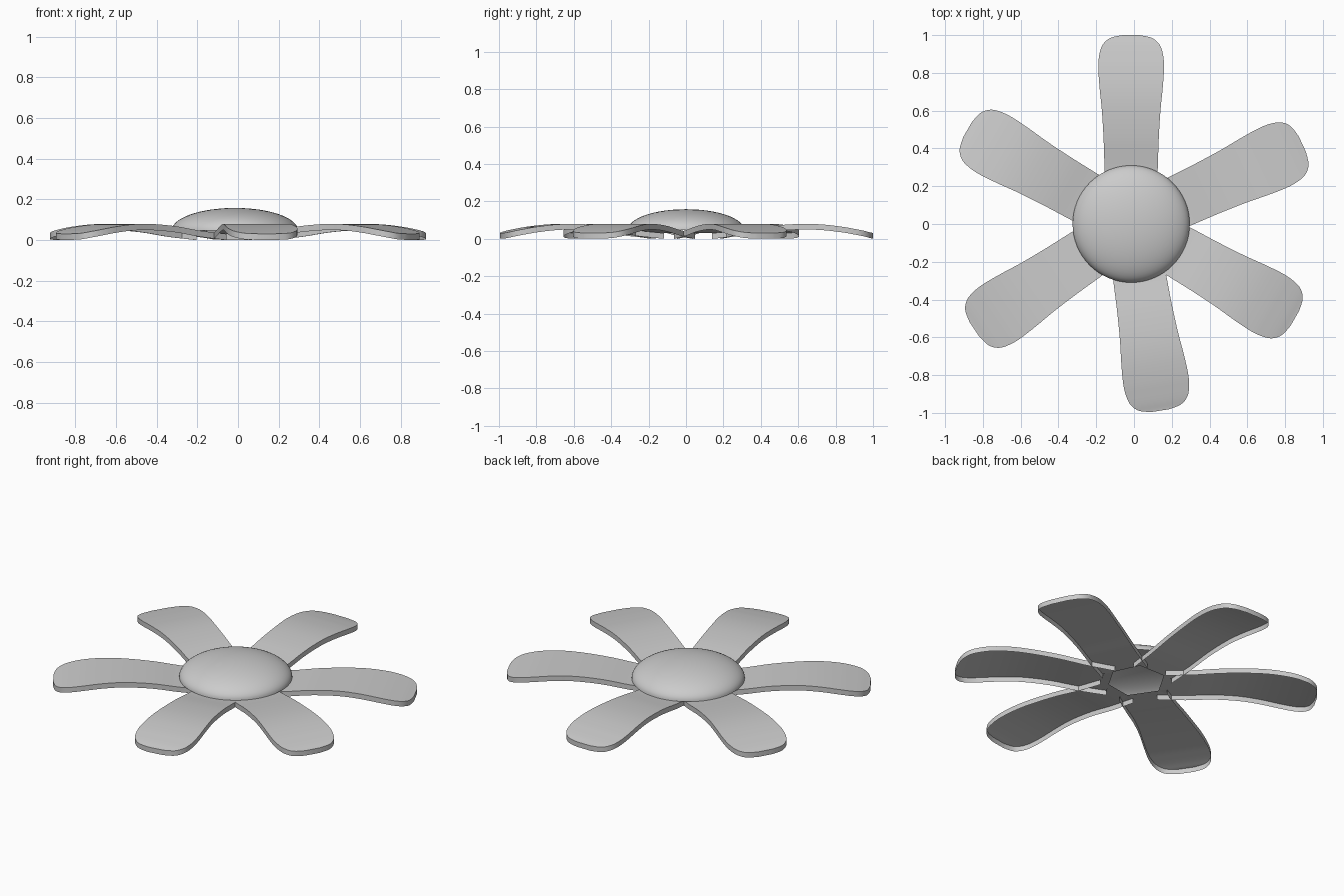
import bpy, bmesh, math

if "Cube" in bpy.data.objects:
    bpy.data.objects.remove(bpy.data.objects["Cube"])

CX = -0.015      # hub centre in x
WALL = 0.03      # height of the petal rim

# petal stations: distance from hub, half width, top height
STATIONS = [(0.14, 0.135, 0.030), (0.30, 0.141, 0.046), (0.45, 0.146, 0.068),
            (0.60, 0.155, 0.079), (0.72, 0.167, 0.077), (0.83, 0.174, 0.065),
            (0.90, 0.168, 0.053), (0.95, 0.150, 0.043), (0.985, 0.110, 0.034),
            (1.00, 0.045, 0.031)]
ANGLES = [25, 90, 150, 214, 279, 330]


def smooth_path(pts, steps=4):
    """Catmull-Rom samples through the points."""
    out = []
    for i in range(len(pts) - 1):
        p0, p1 = pts[max(i - 1, 0)], pts[i]
        p2, p3 = pts[i + 1], pts[min(i + 2, len(pts) - 1)]
        for s in range(steps):
            t = s / steps
            out.append(tuple(
                0.5 * (2 * b + (c - a) * t + (2 * a - 5 * b + 4 * c - d) * t ** 2
                       + (3 * b - a - 3 * c + d) * t ** 3)
                for a, b, c, d in zip(p0, p1, p2, p3)))
    out.append(pts[-1])
    return out


def finish(bm, name):
    mesh = bpy.data.meshes.new(name)
    bm.to_mesh(mesh)
    bm.free()
    obj = bpy.data.objects.new(name, mesh)
    bpy.context.collection.objects.link(obj)
    bpy.ops.object.select_all(action='DESELECT')
    obj.select_set(True)
    bpy.context.view_layer.objects.active = obj
    bpy.ops.object.shade_smooth_by_angle(angle=math.radians(40))
    return obj


def petal(name, angle):
    bm = bmesh.new()
    left, right = [], []
    for r, w, z in smooth_path(STATIONS):
        left.append(bm.verts.new((r, w, z)))
        right.append(bm.verts.new((r, -w, z)))
    # curved top
    for i in range(len(left) - 1):
        bm.faces.new((right[i], right[i + 1], left[i + 1], left[i]))
    # rim hanging down round the sides and tip, open below and at the root
    edge = right + left[::-1]
    low = [bm.verts.new((v.co.x, v.co.y, max(v.co.z - WALL, 0))) for v in edge]
    for i in range(len(edge) - 1):
        bm.faces.new((edge[i], low[i], low[i + 1], edge[i + 1]))
    obj = finish(bm, name)
    obj.location.x = CX
    obj.rotation_euler.z = math.radians(angle)
    return obj


# six petals
for n, a in enumerate(ANGLES):
    petal(f"petal_{n + 1}", a)

# domed centre, an open half ellipsoid
bm = bmesh.new()
bmesh.ops.create_uvsphere(bm, u_segments=64, v_segments=32, radius=1)
bmesh.ops.delete(bm, geom=[v for v in bm.verts if v.co.z < -0.001], context='VERTS')
for v in bm.verts:
    v.co = (v.co.x * 0.31, v.co.y * 0.31, 0.048 + v.co.z * 0.11)
dome = finish(bm, "flower_centre")
dome.location.x = CX
